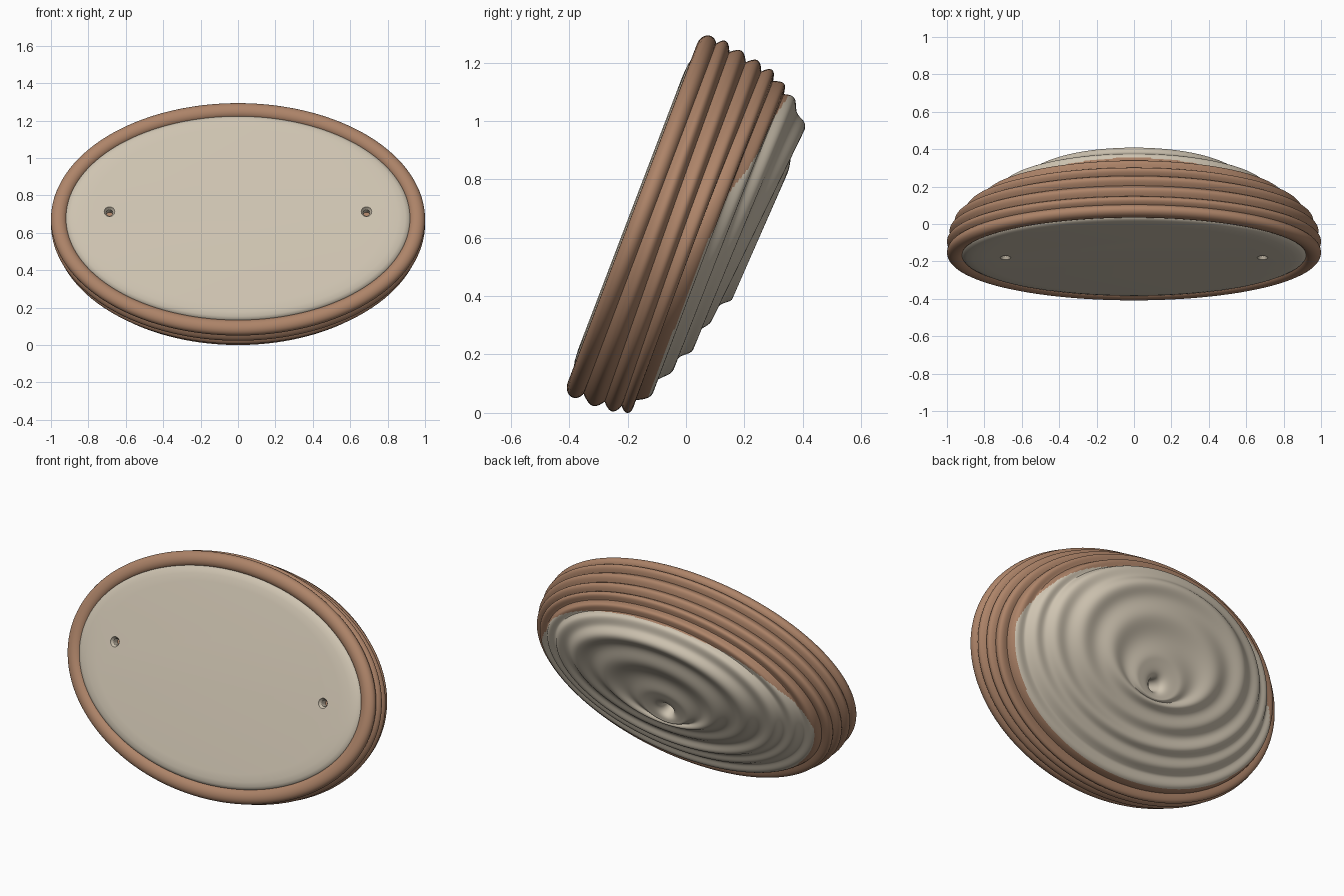
import bpy, bmesh, math
from mathutils import Vector

if "Cube" in bpy.data.objects:
    bpy.data.objects.remove(bpy.data.objects["Cube"])

TILT = math.radians(20.9)
C, S = math.cos(TILT), math.sin(TILT)
SEG = 200


def mat(name, rgb):
    m = bpy.data.materials.new(name)
    m.diffuse_color = (*rgb, 1)
    m.use_nodes = True
    m.node_tree.nodes["Principled BSDF"].inputs["Base Color"].default_value = m.diffuse_color
    return m


brown = mat("terracotta brown", (0.42, 0.23, 0.14))
cream = mat("cream clay", (0.62, 0.55, 0.44))


def world(p):
    # local (across, up the leaning face, depth to the back) -> world
    x, v, n = p
    return Vector((x, -0.158 + S * v + C * n, 0.675 + C * v - S * n))


def loft(name, rings, mats, closed=False, rule=None):
    """Skin a list of point rings; rule(ring, seg) picks the material."""
    bm = bmesh.new()
    vs = [[bm.verts.new(world(p)) for p in r] for r in rings]
    k = len(rings[0])
    for i in range(len(vs) if closed else len(vs) - 1):
        a, b = vs[i], vs[(i + 1) % len(vs)]
        for j in range(k):
            f = bm.faces.new((a[j], a[(j + 1) % k], b[(j + 1) % k], b[j]))
            if rule:
                f.material_index = rule(i, j)
    if not closed:
        bm.faces.new(vs[0])
        f = bm.faces.new(vs[-1])
        if rule:
            f.material_index = 1
    bmesh.ops.recalc_face_normals(bm, faces=bm.faces)
    me = bpy.data.meshes.new(name)
    bm.to_mesh(me)
    bm.free()
    ob = bpy.data.objects.new(name, me)
    bpy.context.collection.objects.link(ob)
    for m in mats:
        me.materials.append(m)
    return ob


def smooth(ob, deg):
    bpy.ops.object.select_all(action='DESELECT')
    ob.select_set(True)
    bpy.context.view_layer.objects.active = ob
    bpy.ops.object.shade_smooth_by_angle(angle=math.radians(deg))


def ellipse(a, b, n, cx=0, cv=0, seg=SEG):
    return [(cx + a * math.cos(2 * math.pi * j / seg),
             cv + b * math.sin(2 * math.pi * j / seg), n) for j in range(seg)]


# Front rim: one thick coil around the face
rim = []
for i in range(24):
    t = 2 * math.pi * i / 24
    rim.append(ellipse(0.957 + 0.043 * math.cos(t), 0.62 + 0.043 * math.cos(t),
                       0.006 + 0.034 * math.sin(t)))
smooth(loft("front_rim", rim, [brown], closed=True), 60)

# Coil crests from the rim to the back opening: (a, b, centre v, depth, slope)
CREST = [
    (1.000, 0.662, 0.000, 0.000, 0.000),
    (1.000, 0.665, 0.000, 0.070, -0.015),
    (0.985, 0.656, -0.003, 0.136, -0.020),
    (0.955, 0.642, 0.000, 0.196, -0.015),
    (0.890, 0.595, 0.034, 0.250, -0.008),
    (0.800, 0.530, 0.070, 0.296, 0.006),
    (0.700, 0.465, 0.100, 0.342, 0.020),
    (0.550, 0.370, 0.115, 0.388, 0.088),
    (0.350, 0.235, 0.080, 0.408, 0.050),
    (0.140, 0.110, -0.020, 0.400, 0.020),
    (0.045, 0.045, -0.050, 0.375, 0.000),
    (0.030, 0.030, -0.050, 0.280, 0.000),
]


def crest(u):
    # smooth interpolation between crests
    i = min(max(int(u), 0), len(CREST) - 2)
    t = u - i
    p = [CREST[min(max(i + d, 0), len(CREST) - 1)] for d in (-1, 0, 1, 2)]
    return [0.5 * (2 * q1 + (q2 - q0) * t + (2 * q0 - 5 * q1 + 4 * q2 - q3) * t * t
                   + (3 * q1 - q0 - 3 * q2 + q3) * t ** 3) for q0, q1, q2, q3 in zip(*p)]


def base(u, th):
    a, b, cv, n, s = crest(u)
    dv = b * math.sin(th)
    return Vector((a * math.cos(th), cv + dv, n + s * dv))


# Coiled back shell, grooved between crests
shell, flat = [], []
STEP = 16
for i in range(5, (len(CREST) - 1) * STEP + 1):
    u = i / STEP
    ring, ring0 = [], []
    for j in range(SEG):
        th = 2 * math.pi * j / SEG
        p = base(u, th)
        du = base(u + 0.02, th) - base(u - 0.02, th)
        dt = base(u, th + 0.01) - base(u, th - 0.01)
        nor = dt.cross(du).normalized()
        if u < 9:
            tube = 1 - abs(math.cos(math.pi * u))
            wave = 0.5 - 0.5 * math.cos(2 * math.pi * u)
            w = min(max((u - 3.6) / 1.2, 0), 1)
            if w > 0:      # tight coils fade to soft ridges except along the top
                w *= 1 - 0.6 * max(0, math.sin(th)) * (u < 6)
            depth = (1 - w) * 0.026 * tube + w * 0.018 * wave
        else:
            depth = 0
        ring.append(p - nor * depth)
        ring0.append(p)
    shell.append(ring)
    flat.append(ring0)


def shell_rule(i, j):
    p = flat[i][j]
    return 1 if p.z > 0.247 + 0.15 * max(0, p.y) else 0


smooth(loft("coiled_back", shell, [brown, cream], rule=shell_rule), 50)

# Front panel with a softly rounded edge
profile = [(0.98, 0.03), (1.005, 0.01), (1.0, -0.008), (0.99, -0.018),
           (0.97, -0.026), (0.93, -0.032), (0.86, -0.035)]
panel = loft("front_panel", [ellipse(0.922 * f, 0.585 * f, n) for f, n in profile], [cream])

# Two small tapered holes in the panel
for side in (-1, 1):
    cut = loft("hole_cutter", [ellipse(r, r, n, side * 0.687, 0.028, 24) for r, n in
                               ((0.034, -0.045), (0.026, -0.031), (0.018, -0.02), (0.016, 0.05))],
               [cream])
    cut.hide_render = True
    mod = panel.modifiers.new("hole", 'BOOLEAN')
    mod.operation = 'DIFFERENCE'
    mod.solver = 'EXACT'
    mod.object = cut
    bpy.context.view_layer.objects.active = panel
    bpy.ops.object.modifier_apply(modifier=mod.name)
    bpy.data.objects.remove(cut)
smooth(panel, 30)

# Dark clay seen inside the left hole
loft("hole_plug", [ellipse(0.022, 0.022, n, -0.687, 0.028, 24) for n in (0.031, 0.038)], [brown])

# Rest on the ground, centred front to back
bpy.context.view_layer.update()
obs = [o for o in bpy.data.objects if o.type == 'MESH']
pts = [v.co for o in obs for v in o.data.vertices]
mid_y = (min(p.y for p in pts) + max(p.y for p in pts)) / 2
low = min(p.z for p in pts)
for o in obs:
    for v in o.data.vertices:
        v.co.y -= mid_y
        v.co.z -= low
